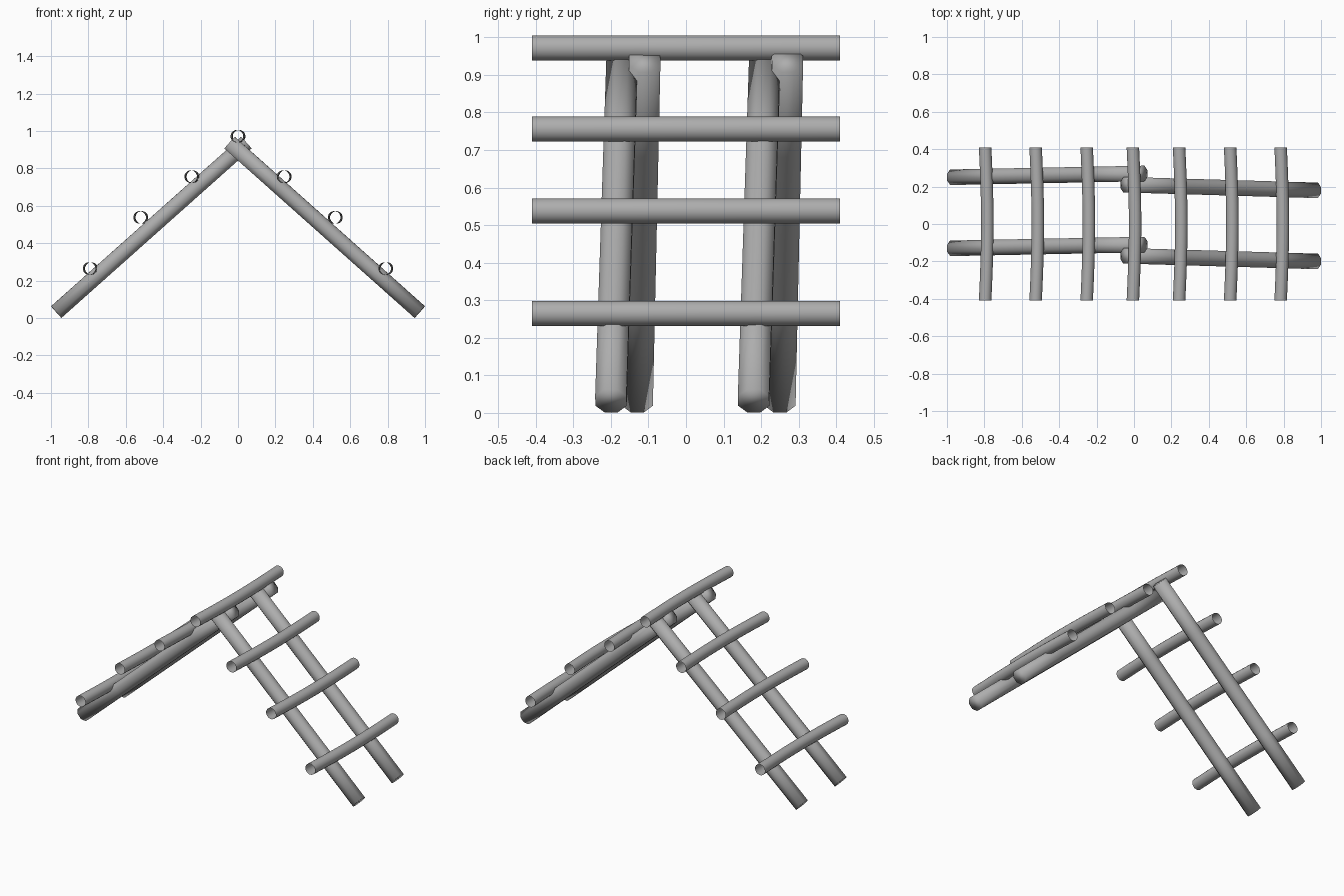
import bpy, bmesh, math
from mathutils import Vector

cube = bpy.data.objects.get("Cube")
if cube:
    bpy.data.objects.remove(cube, do_unlink=True)

# Single grey material
GREY = (0.42, 0.42, 0.42, 1.0)
wood = bpy.data.materials.new("weathered_grey")
wood.use_nodes = True
wood.diffuse_color = GREY
wood.node_tree.nodes["Principled BSDF"].inputs["Base Color"].default_value = GREY


def pole(name, start, end, radius, sides, segments, bow=0.0, capped=False):
    """Round pole from start to end, optionally bowed along x and closed at its ends."""
    start, end = Vector(start), Vector(end)
    axis = (end - start).normalized()
    side = axis.cross(Vector((0, 0, 1))).normalized()
    up = axis.cross(side)
    bm = bmesh.new()
    rings = []
    for s in range(segments + 1):
        t = s / segments
        centre = start.lerp(end, t)
        centre.x += bow * (2 * math.sin(math.pi * t) - 1)
        ring = []
        for i in range(sides):
            a = 2 * math.pi * (i + 0.5) / sides
            ring.append(bm.verts.new(centre + radius * (side * math.cos(a) + up * math.sin(a))))
        rings.append(ring)
    for a, b in zip(rings, rings[1:]):
        for i in range(sides):
            j = (i + 1) % sides
            bm.faces.new((a[i], a[j], b[j], b[i]))
    if capped:
        bm.faces.new(rings[0][::-1])
        bm.faces.new(rings[-1])
    for f in bm.faces:
        f.smooth = True
    mesh = bpy.data.meshes.new(name)
    bm.to_mesh(mesh)
    bm.free()
    mesh.materials.append(wood)
    obj = bpy.data.objects.new(name, mesh)
    bpy.context.collection.objects.link(obj)
    return obj


# Sloping rafters: two pairs crossing at the ridge, the two slopes side by side
FOOT_X, FOOT_Z, TOP_X, TOP_Z = 0.972, 0.032, 0.045, 0.938
for place, shift in (("front", -0.19), ("back", 0.19)):
    pole(place + "_left_rafter", (FOOT_X, shift - 0.01, FOOT_Z),
         (-TOP_X, shift + 0.02, TOP_Z), 0.045, 8, 4, capped=True)
    pole(place + "_right_rafter", (-FOOT_X, shift + 0.06, FOOT_Z),
         (TOP_X, shift + 0.08, TOP_Z), 0.045, 8, 4, capped=True)


# Slightly bowed, open-ended crossbars
def crossbar(name, x, z):
    pole(name, (x, -0.41, z), (x, 0.41, z), 0.034, 16, 8, bow=0.006)


crossbar("ridge_bar", 0, 0.972)
for level, x, z in (("upper", 0.247, 0.756), ("middle", 0.52, 0.538), ("lower", 0.79, 0.265)):
    crossbar(level + "_left_crossbar", x, z)
    crossbar(level + "_right_crossbar", -x, z)
